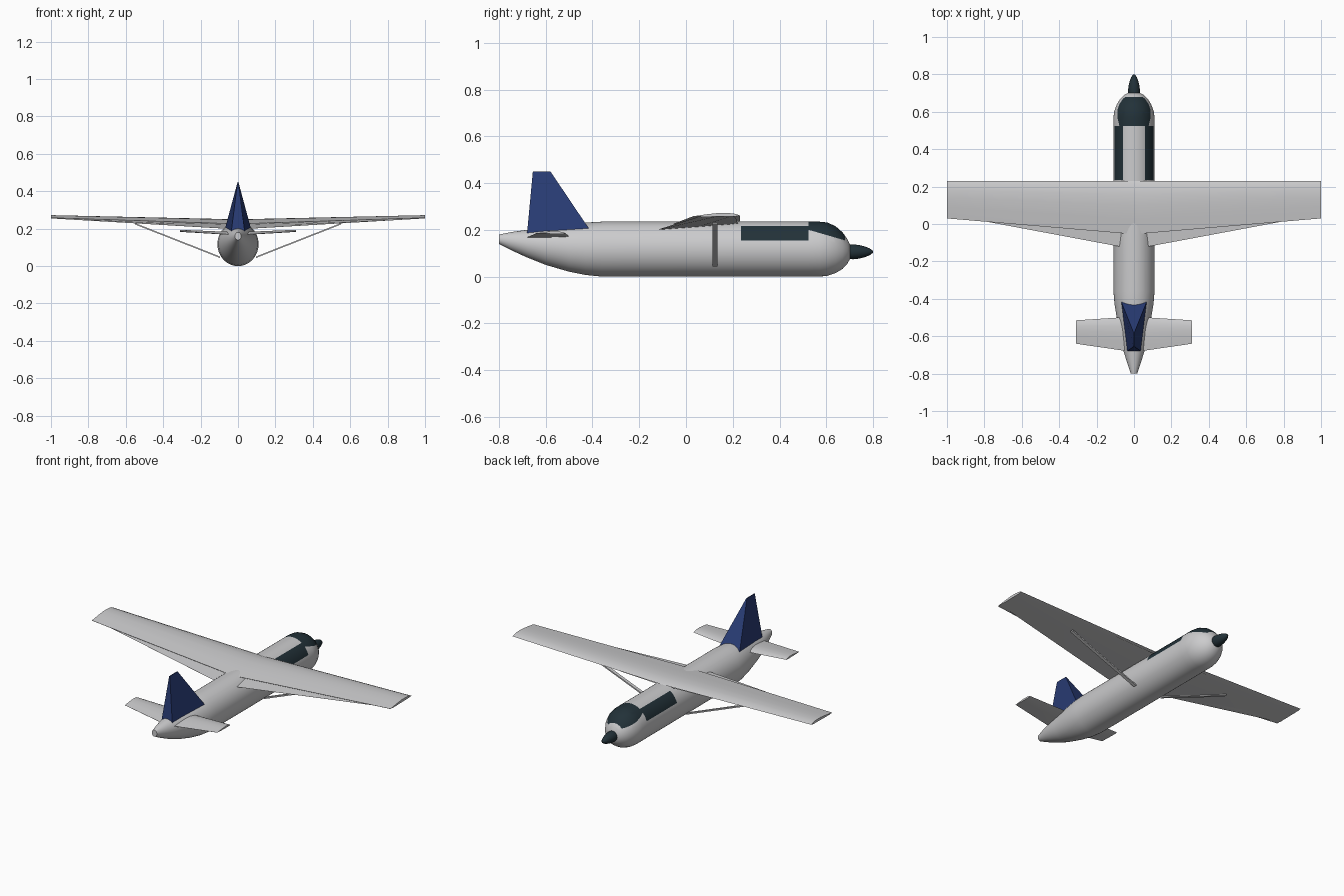
import bpy, bmesh, math
from mathutils import Vector

cube = bpy.data.objects.get("Cube")
if cube:
    bpy.data.objects.remove(cube, do_unlink=True)


def material(name, rgb):
    m = bpy.data.materials.new(name)
    m.use_nodes = True
    m.diffuse_color = (*rgb, 1)
    m.node_tree.nodes["Principled BSDF"].inputs["Base Color"].default_value = (*rgb, 1)
    return m


GREY = material("light grey paint", (0.6, 0.6, 0.61))
BLUE = material("navy blue paint", (0.022, 0.045, 0.18))
DARK = material("dark glass", (0.016, 0.031, 0.04))


def finish(name, bm, mats, smooth=None):
    bmesh.ops.recalc_face_normals(bm, faces=bm.faces)
    mesh = bpy.data.meshes.new(name)
    bm.to_mesh(mesh)
    bm.free()
    for m in mats:
        mesh.materials.append(m)
    ob = bpy.data.objects.new(name, mesh)
    bpy.context.collection.objects.link(ob)
    if smooth:
        bpy.ops.object.select_all(action="DESELECT")
        ob.select_set(True)
        bpy.context.view_layer.objects.active = ob
        bpy.ops.object.shade_smooth_by_angle(angle=math.radians(smooth))
    return ob


def loft(sections):
    """Skin a row of closed cross-sections and cap both ends."""
    bm = bmesh.new()
    rings = [[bm.verts.new(p) for p in s] for s in sections]
    n = len(rings[0])
    for a, b in zip(rings, rings[1:]):
        for i in range(n):
            j = (i + 1) % n
            bm.faces.new((a[i], a[j], b[j], b[i]))
    bm.faces.new(rings[0])
    bm.faces.new(rings[-1])
    return bm


def body_ring(y, z, rx, rz, n=48):
    return [(rx * math.cos(a), y, z + rz * math.sin(a))
            for a in (math.tau * i / n for i in range(n))]


def wing_section(x, le, te, zle, zte, thick):
    # chord fraction and height of the aerofoil, over the top and back below
    outline = [(0, 0), (.08, .55), (.25, .95), (.45, 1), (.7, .65),
               (1, .08), (1, 0), (.5, -.2), (.1, -.25)]
    return [(x, le + (te - le) * t, zle + (zte - zle) * t + thick * h)
            for t, h in outline]


def wing(name, root, tip):
    sections = [wing_section(-tip[0], *tip[1:]), wing_section(*root),
                wing_section(*tip)]
    return finish(name, loft(sections), [GREY], 35)


# Fuselage: y, centre height, half width, half height
stations = [(-.8, .16, .017, .02), (-.75, .152, .034, .038), (-.68, .141, .056, .059),
            (-.6, .131, .073, .081), (-.5, .122, .092, .101), (-.43, .119, .104, .112),
            (-.36, .1175, .11, .1175), (.57, .1175, .11, .1175), (.605, .1175, .105, .114),
            (.64, .115, .092, .1), (.67, .111, .073, .078), (.69, .108, .052, .053),
            (.702, .106, .03, .03), (.705, .105, .012, .012)]
bm = loft([body_ring(*s) for s in stations])

# Cut the window outlines into the skin
sill = Vector((0, .045, .155))
cuts = [((0, .235, 0), (0, 1, 0)), ((0, .525, 0), (0, 1, 0)), ((0, .68, 0), (0, 1, 0)),
        ((0, 0, .155), (0, 0, 1)), ((0, 0, .217), (0, 0, 1)), ((0, .525, .2), sill)]
for point, normal in cuts:
    bmesh.ops.bisect_plane(bm, geom=bm.verts[:] + bm.edges[:] + bm.faces[:],
                           plane_co=point, plane_no=normal)
for f in bm.faces:
    c = f.calc_center_median()
    side_window = .235 < c.y < .525 and .155 < c.z < .217
    windshield = .525 < c.y < .68 and (c - Vector((0, .525, .2))).dot(sill) > 0
    f.material_index = int(side_window or windshield)
finish("fuselage", bm, [GREY, DARK], 40)

# Nose spinner
profile = [(.69, .03), (.715, .032), (.74, .029), (.765, .023), (.785, .015), (.8, .004)]
finish("spinner", loft([body_ring(y, .106, r, r, 24) for y, r in profile]), [DARK], 40)

# Main wing, with the lower trailing panel peeking out behind it
wing("main_wing", (0, .23, -.055, .237, .224, .017), (1, .23, .03, .261, .257, .013))
wing("lower_wing_panel", (0, .222, -.135, .227, .196, .007), (1, .21, .052, .259, .255, .003))

# Tailplane
wing("tailplane", (0, -.495, -.685, .169, .165, .014), (.31, -.515, -.64, .185, .185, .009))

# Wedge fin: wide foot rising to a thin top edge
bm = bmesh.new()
foot = [(.068, -.415, .205), (-.068, -.415, .205), (-.036, -.68, .183), (.036, -.68, .183)]
top = [(.002, -.58, .45), (-.002, -.58, .45), (-.002, -.655, .45), (.002, -.655, .45)]
bm.free()
finish("tail_fin", loft([foot, top]), [BLUE])

# Wing struts
for side, label in ((1, "left"), (-1, "right")):
    ends = [(.095, .047), (.55, .226)]
    sections = [[(side * x, y, z + h) for y, h in
                 ((.114, -.004), (.134, -.004), (.134, .004), (.114, .004))]
                for x, z in ends]
    finish(label + "_wing_strut", loft(sections), [GREY])
